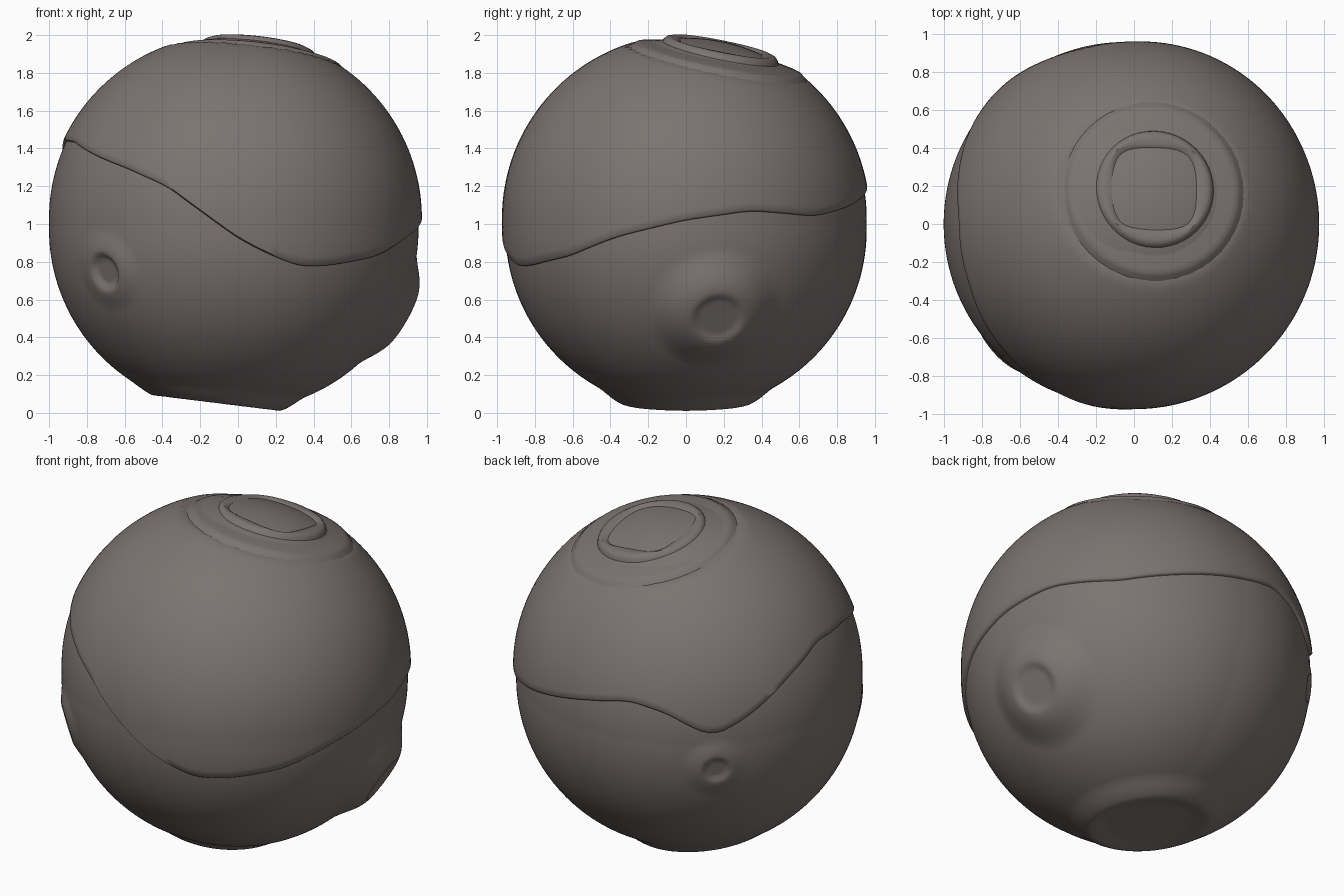
import bpy, bmesh, math
from mathutils import Vector

if "Cube" in bpy.data.objects:
    bpy.data.objects.remove(bpy.data.objects["Cube"])

CENTRE = Vector((0, 0, 1))
mat = bpy.data.materials.new("warm grey")
mat.diffuse_color = (0.2, 0.172, 0.164, 1)
mat.use_nodes = True
mat.node_tree.nodes["Principled BSDF"].inputs["Base Color"].default_value = mat.diffuse_color


def finish(bm, name, angle=40):
    bmesh.ops.recalc_face_normals(bm, faces=bm.faces)
    mesh = bpy.data.meshes.new(name)
    bm.to_mesh(mesh)
    bm.free()
    ob = bpy.data.objects.new(name, mesh)
    bpy.context.collection.objects.link(ob)
    mesh.materials.append(mat)
    bpy.ops.object.select_all(action='DESELECT')
    ob.select_set(True)
    bpy.context.view_layer.objects.active = ob
    bpy.ops.object.shade_smooth_by_angle(angle=math.radians(angle))
    return ob


def smooth(t):
    t = min(1, max(0, t))
    return t * t * (3 - 2 * t)


def base_radius(d):
    """Slightly lumpy ball, fuller on the left and at the poles."""
    return 0.955 + 0.045 * max(0, -d.x) + 0.03 * abs(d.z)


# Flat round bosses on the body: axis, plane distance, rim radius, skirt width, dish depth
BOSSES = [
    (Vector((-0.122, 0, -0.99)), 0.955, 0.34, 0.16, 0.015),
    (Vector((0.85, 0.165, -0.485)), 1.02, 0.145, 0.24, 0.012),
    (Vector((-0.72, -0.68, -0.26)), 1.005, 0.105, 0.13, 0.025),
    (Vector((-0.698, 0.698, -0.156)), 1.0, 0.08, 0.12, 0.015),
]
for boss in BOSSES:
    boss[0].normalize()


def body_radius(d):
    r = base_radius(d)
    for axis, h, rim, skirt, dish in BOSSES:
        ang, edge = d.angle(axis), math.atan2(rim, h)
        if ang < edge:
            r = h / d.dot(axis) - dish * smooth((edge - ang) / (0.3 * edge))
        elif ang < edge + skirt:
            r += (math.hypot(h, rim) - r) * smooth(1 - (ang - edge) / skirt)
    return r


# Body
bm = bmesh.new()
bmesh.ops.create_icosphere(bm, subdivisions=7, radius=1)
for v in bm.verts:
    d = v.co.normalized()
    v.co = CENTRE + d * body_radius(d)
finish(bm, "body", 60)

# Upper shell: wavy lower edge given as (azimuth in degrees, height)
EDGE = [(0, 1.03), (21, 1.08), (45, 1.05), (62, 1.10), (90, 1.20), (106, 1.25),
        (119, 1.20), (126, 1.13), (134, 1.07), (144, 1.15), (162, 1.33), (178, 1.44),
        (200, 1.43), (215, 1.37), (232, 1.30), (247, 1.21), (258, 1.08), (270, 0.93),
        (279, 0.85), (290, 0.78), (301, 0.785), (320, 0.835), (338, 0.94), (360, 1.03)]


def edge_height(a):
    a %= 360
    for (a0, z0), (a1, z1) in zip(EDGE, EDGE[1:]):
        if a0 <= a <= a1:
            return z0 + (z1 - z0) * (a - a0) / (a1 - a0)


TOP_AXIS = Vector((0.115, 0.195, 0.974)).normalized()
COLS, ROWS = 144, 40
bm = bmesh.new()
rings = []
for j in range(1, ROWS + 3):
    ring = []
    for i in range(COLS):
        deg = 360 * i / COLS
        z = sum(edge_height(deg + k) for k in (-3, 0, 3)) / 3 - 1
        low = math.pi / 2 - math.asin(z / 0.985)
        polar = low * min(j, ROWS) / ROWS
        lift = 0.018
        if j > ROWS:  # rolled lip tucked into the body
            polar += (0.008, 0.010)[j - ROWS - 1]
            lift = (0.010, -0.03)[j - ROWS - 1]
        a = math.radians(deg)
        d = Vector((math.sin(polar) * math.cos(a), math.sin(polar) * math.sin(a), math.cos(polar)))
        r = base_radius(d) + lift
        if d.dot(TOP_AXIS) > 0.5:  # flat seat for the crown
            r = min(r, 0.875 / d.dot(TOP_AXIS))
        ring.append(bm.verts.new(CENTRE + d * r))
    rings.append(ring)
pole = bm.verts.new(CENTRE + Vector((0, 0, 0.875 / TOP_AXIS.z)))
for i in range(COLS):
    k = (i + 1) % COLS
    bm.faces.new((pole, rings[0][i], rings[0][k]))
    for r0, r1 in zip(rings, rings[1:]):
        bm.faces.new((r0[i], r1[i], r1[k], r0[k]))
finish(bm, "upper_shell", 50)

# Stepped crown: (radius, height along its axis), rounded square in the middle
PROFILE = [(0.50, 0.84), (0.475, 0.878), (0.455, 0.892), (0.45, 0.898), (0.42, 0.905),
           (0.33, 0.924), (0.315, 0.926), (0.308, 0.945), (0.295, 0.960), (0.275, 0.966),
           (0.235, 0.964), (0.22, 0.958), (0.205, 0.942), (0.12, 0.938)]
U = Vector((1, 0, 0))
U = (U - TOP_AXIS * U.dot(TOP_AXIS)).normalized()
V = TOP_AXIS.cross(U)
SEG = 48
bm = bmesh.new()
rings = []
for rad, h in PROFILE:
    ring = []
    for i in range(SEG):
        a = 2 * math.pi * i / SEG
        c, s = math.cos(a), math.sin(a)
        square = (c ** 4 + s ** 4) ** -0.25
        k = rad * (1 + (square - 1) * smooth((0.29 - rad) / 0.06))
        ring.append(bm.verts.new(CENTRE + TOP_AXIS * h + (U * c + V * s) * k))
    rings.append(ring)
for r0, r1 in zip(rings, rings[1:]):
    for i in range(SEG):
        k = (i + 1) % SEG
        bm.faces.new((r0[i], r0[k], r1[k], r1[i]))
bm.faces.new(rings[-1])
finish(bm, "stepped_crown", 40)
